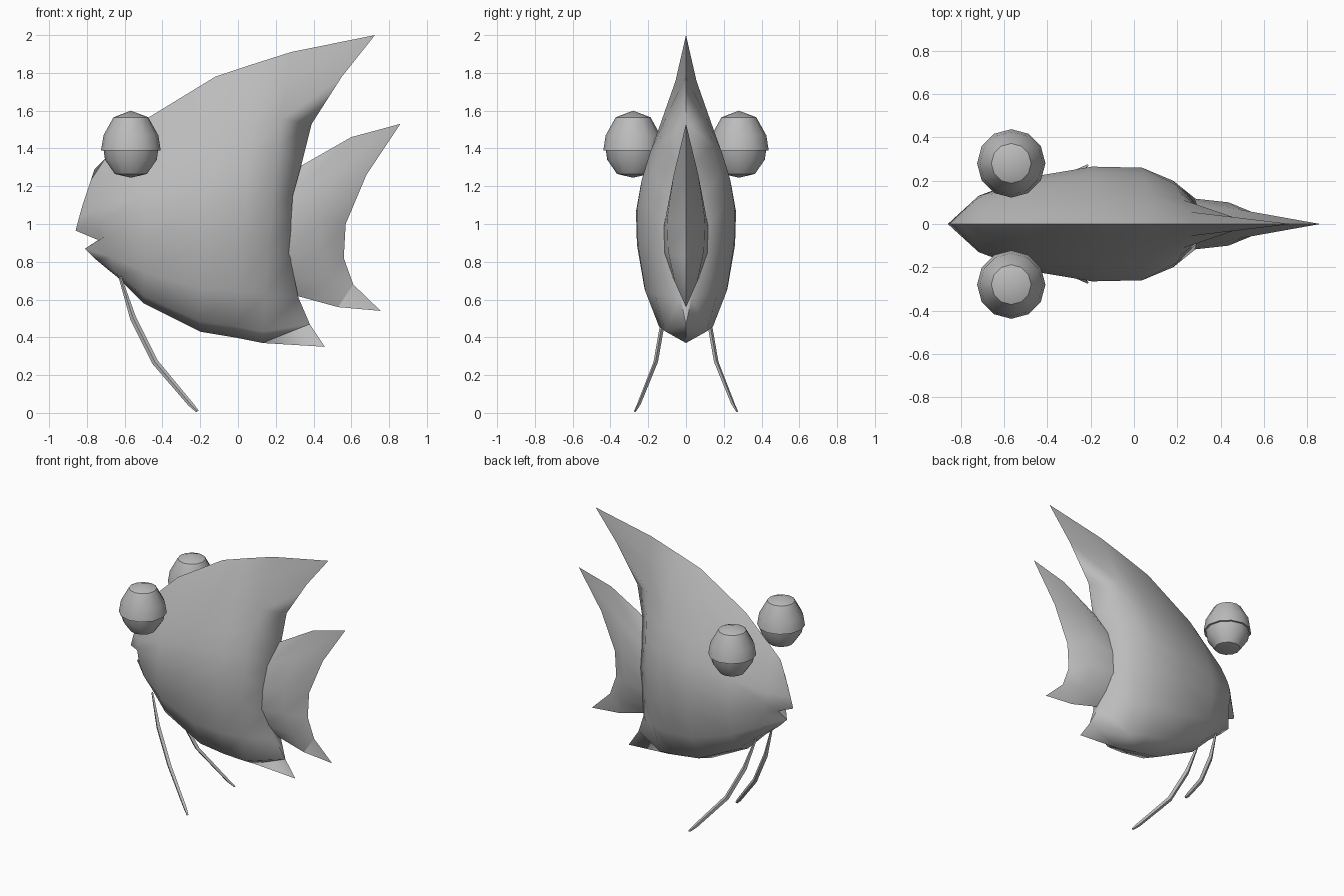
import bpy, bmesh, math

if "Cube" in bpy.data.objects:
    bpy.data.objects.remove(bpy.data.objects["Cube"])

grey = bpy.data.materials.new("grey")
grey.diffuse_color = (0.5, 0.5, 0.5, 1)
grey.use_nodes = True
grey.node_tree.nodes["Principled BSDF"].inputs["Base Color"].default_value = grey.diffuse_color


def finish(name, bm, angle=60):
    bmesh.ops.remove_doubles(bm, verts=bm.verts, dist=0.0005)
    bmesh.ops.recalc_face_normals(bm, faces=bm.faces)
    me = bpy.data.meshes.new(name)
    bm.to_mesh(me)
    bm.free()
    me.materials.append(grey)
    ob = bpy.data.objects.new(name, me)
    bpy.context.collection.objects.link(ob)
    bpy.ops.object.select_all(action='DESELECT')
    ob.select_set(True)
    bpy.context.view_layer.objects.active = ob
    bpy.ops.object.shade_smooth_by_angle(angle=math.radians(angle))
    return ob


def column(bx, bz, tx, tz, bow, width, rows, fullness):
    """Rib from a bottom point to a top point: list of (x, half width, z)."""
    return [(bx + (tx - bx) * v + bow * 4 * v * (1 - v), width * f, bz + (tz - bz) * v)
            for v, f in zip(rows, fullness)]


def loft(name, columns):
    """Skin mirrored ribs into a closed shell, with strips closing both ends."""
    bm = bmesh.new()
    grid = [[[bm.verts.new((x, s * y, z)) for x, y, z in col] for s in (1, -1)]
            for col in columns]
    n = len(columns[0])
    for a, b in zip(grid, grid[1:]):
        for s in (0, 1):
            for r in range(n - 1):
                bm.faces.new((a[s][r], b[s][r], b[s][r + 1], a[s][r + 1]))
    for end in (grid[0], grid[-1]):
        for r in range(n - 1):
            bm.faces.new((end[0][r], end[0][r + 1], end[1][r + 1], end[1][r]))
    return finish(name, bm)


# Body with swept upper and lower fins; the first rib is the face with its mouth notch
rows = (0, .04, .17, .34, .47, .58, .68, .77, .9, 1)
full = (0, .55, .83, .98, 1, .9, .73, .55, .28, 0)
face = [(-.69, .76), (-.75, .81), (-.81, .87), (-.74, .915), (-.86, .965),
        (-.84, 1.04), (-.82, 1.11), (-.80, 1.17), (-.78, 1.23), (-.76, 1.29)]
back = [(.46, 0, .35), (.38, 0, .47), (.32, .03, .61), (.28, .10, .8), (.28, .12, 1.0),
        (.29, .09, 1.15), (.335, .02, 1.31), (.39, 0, 1.53), (.55, 0, 1.78), (.725, 0, 2.0)]
ribs = [(-.64, .72, -.70, 1.35, -.05, .13),
        (-.50, .58, -.48, 1.56, 0, .215),
        (-.20, .43, -.12, 1.78, -.03, .265),
        (-.02, .40, .06, 1.84, .02, .26),
        (.13, .37, .28, 1.91, -.02, .20)]
loft("body", [[(x, 0, z) for x, z in face]]
     + [column(*r, rows, full) for r in ribs] + [back])

# Forked tail fin
trows = (0, .15, .33, .52, .78, 1)
tfull = (0, .6, .95, 1, .65, 0)
tail_edge = [(.755, .54), (.61, .68), (.56, .82), (.57, 1.0), (.68, 1.26), (.86, 1.53)]
loft("tail_fin", [column(.31, .62, .32, 1.30, -.06, .12, trows, tfull),
                  column(.53, .56, .60, 1.46, -.13, .10, trows, tfull),
                  [(x, 0, z) for x, z in tail_edge]])


def lathe(name, profile, cx, cy, sides=12):
    """Spin (radius, z) points about a vertical axis."""
    bm = bmesh.new()
    rings = [[bm.verts.new((cx + r * math.cos(2 * math.pi * i / sides),
                            cy + r * math.sin(2 * math.pi * i / sides), z))
              for i in range(sides)] for r, z in profile]
    for a, b in zip(rings, rings[1:]):
        for i in range(sides):
            j = (i + 1) % sides
            bm.faces.new((a[i], a[j], b[j], b[i]))
    return finish(name, bm, 40)


def feeler(name, side):
    """Thin four-sided tapered strand."""
    path = [(-.625, .09, .72, .008), (-.555, .12, .50, .017), (-.44, .16, .27, .017),
            (-.25, .25, .045, .014), (-.215, .27, .008, .008)]
    bm = bmesh.new()
    rings = []
    for x, y, z, r in path:
        rings.append([bm.verts.new((x + dx * r, side * (y + dy * r * .7), z + dz * r))
                      for dx, dy, dz in ((.85, 0, .5), (0, 1, 0), (-.85, 0, -.5), (0, -1, 0))])
    for a, b in zip(rings, rings[1:]):
        for i in range(4):
            j = (i + 1) % 4
            bm.faces.new((a[i], a[j], b[j], b[i]))
    bm.faces.new(rings[0])
    bm.faces.new(rings[-1])
    return finish(name, bm, 50)


# Bulging eyes, heavy upper lids and trailing feelers on both sides
for label, s in (("near", -1), ("far", 1)):
    lathe("eyeball_" + label, [(0, 1.245), (.085, 1.265), (.137, 1.34), (.147, 1.41), (0, 1.45)],
          -.567, s * .28)
    lathe("eyelid_" + label, [(0, 1.39), (.158, 1.39), (.145, 1.47), (.092, 1.565), (0, 1.6)],
          -.567, s * .28)
    feeler("feeler_" + label, s)
